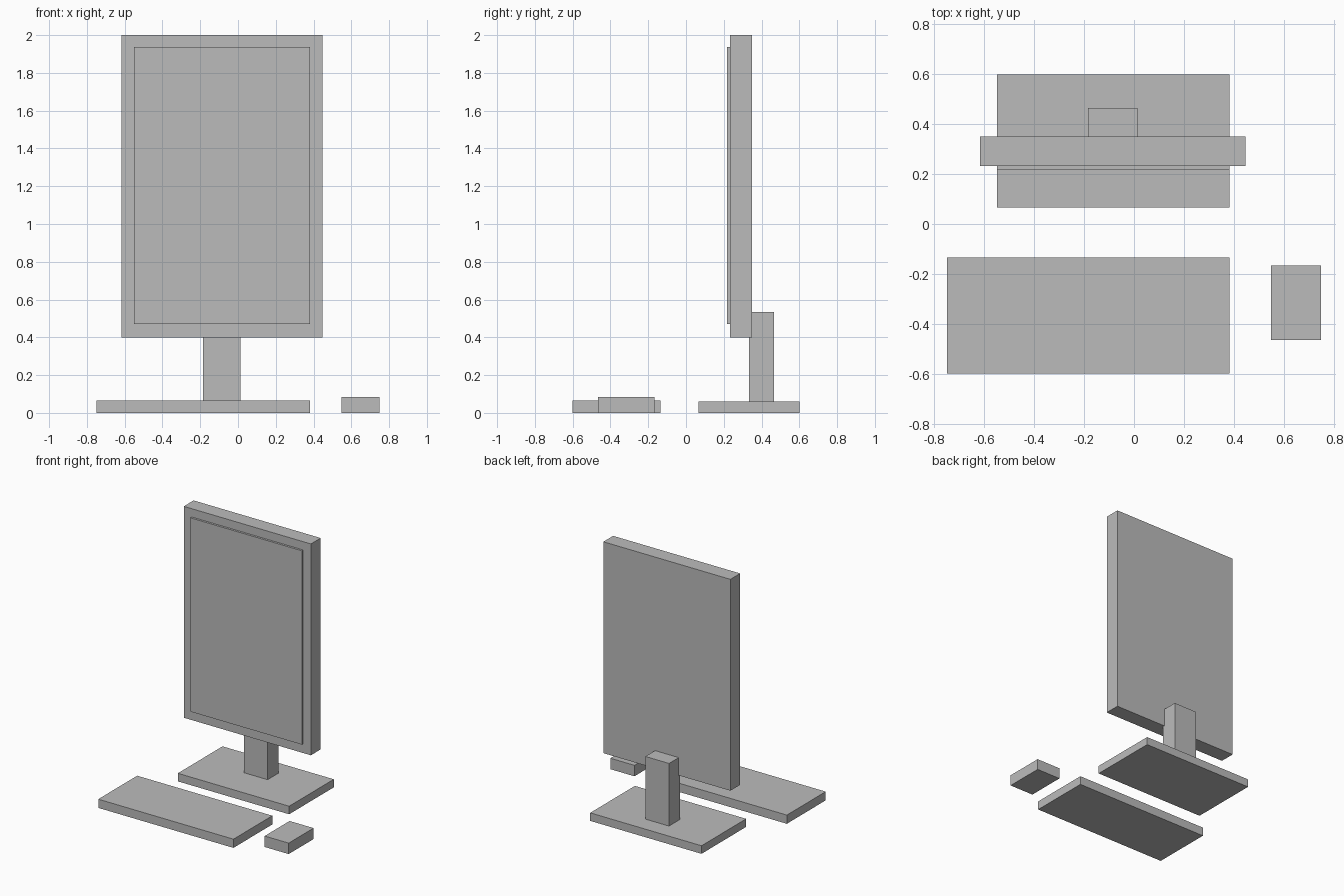
import bpy
import bmesh
from mathutils import Matrix, Vector

cube = bpy.data.objects.get("Cube")
if cube:
    bpy.data.objects.remove(cube, do_unlink=True)

grey = bpy.data.materials.new("plain_grey")
colour = (0.5, 0.5, 0.5, 1)
grey.diffuse_color = colour
grey.use_nodes = True
grey.node_tree.nodes["Principled BSDF"].inputs["Base Color"].default_value = colour


def block(name, x, y, z):
    """Add a flat-faced box spanning the given (low, high) ranges."""
    low, high = (Vector(corner) for corner in zip(x, y, z))
    placing = Matrix.Translation((low + high) / 2) @ Matrix.Diagonal((*(high - low), 1))
    bm = bmesh.new()
    bmesh.ops.create_cube(bm, size=1, matrix=placing)
    mesh = bpy.data.meshes.new(name)
    bm.to_mesh(mesh)
    bm.free()
    mesh.materials.append(grey)
    obj = bpy.data.objects.new(name, mesh)
    bpy.context.collection.objects.link(obj)
    return obj


# Monitor: upright case with a raised screen on its front
block("monitor_case", (-0.617, 0.447), (0.233, 0.35), (0.4, 2))
block("screen", (-0.55, 0.382), (0.217, 0.233), (0.47, 1.937))

# Stand: post behind the case on a flat base
block("stand_post", (-0.184, 0.014), (0.334, 0.466), (0.061, 0.535))
block("stand_base", (-0.55, 0.382), (0.066, 0.6), (0, 0.061))

# Desk accessories in front
block("keyboard", (-0.75, 0.382), (-0.6, -0.135), (0, 0.066))
block("mouse", (0.549, 0.75), (-0.465, -0.167), (0, 0.083))
